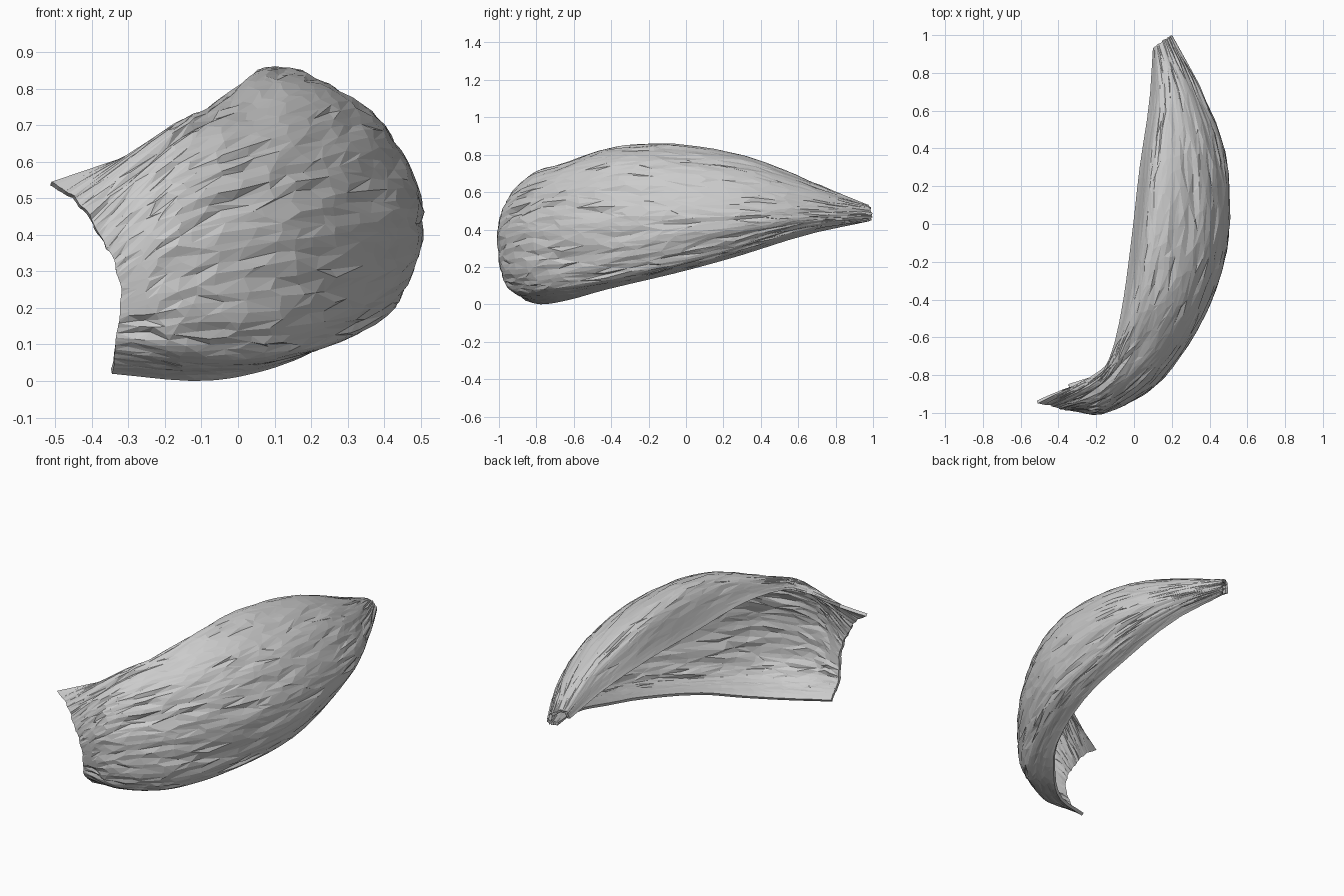
import bpy, bmesh, random
from mathutils import Vector, noise

if "Cube" in bpy.data.objects:
    bpy.data.objects.remove(bpy.data.objects["Cube"])

random.seed(4)

# Cross-sections from the broad torn end to the narrow tip.
# Each runs: inner top edge, ridge, shoulder, belly, lower side, bottom edge.
S = [
    [(-.51,-.95,.545), (-.44,-.965,.49), (-.375,-.985,.39), (-.325,-.985,.26), (-.335,-.95,.11), (-.345,-.86,.02)],
    [(-.20,-.79,.65), (-.18,-.82,.695), (-.17,-.95,.57), (-.15,-1.0,.36), (-.14,-.95,.10), (-.11,-.77,.0)],
    [(-.12,-.68,.675), (-.07,-.66,.75), (.06,-.77,.66), (.135,-.83,.42), (.12,-.81,.11), (.06,-.62,.025)],
    [(-.06,-.42,.68), (.04,-.40,.835), (.26,-.46,.73), (.365,-.50,.45), (.315,-.49,.15), (.21,-.41,.083)],
    [(-.01,-.05,.64), (.09,-.10,.86), (.365,-.10,.735), (.495,-.12,.46), (.44,-.11,.215), (.31,-.05,.168)],
    [(.03,.30,.61), (.12,.28,.80), (.36,.32,.70), (.49,.34,.48), (.43,.32,.32), (.31,.27,.255)],
    [(.08,.64,.55), (.15,.64,.67), (.29,.67,.61), (.37,.68,.49), (.34,.66,.415), (.26,.64,.37)],
    [(.10,.93,.485), (.12,.95,.53), (.17,.985,.525), (.20,1.0,.48), (.19,.99,.45), (.16,.96,.44)],
]
S = [[Vector(p) for p in row] for row in S]


def spline(pts, t):
    """Smooth curve through the points, t from 0 to 1."""
    n = len(pts) - 1
    f = min(max(t, 0), 1) * n
    i = min(int(f), n - 1)
    f -= i
    b, c = pts[i], pts[i + 1]
    a = pts[i - 1] if i > 0 else b * 2 - c
    d = pts[i + 2] if i + 2 <= n else c * 2 - b
    return (b * 2 + (c - a) * f + (a * 2 - b * 5 + c * 4 - d) * f * f
            + (b * 3 - a - c * 3 + d) * f ** 3) * .5


def surface(u, v):
    return spline([spline(row, v) for row in S], u)


# Curved husk sheet, with jittered points for irregular facets
NU, NV = 30, 56
bm = bmesh.new()
grid = []
for i in range(NU + 1):
    col = []
    for j in range(NV + 1):
        u, v = i / NU, j / NV
        if 0 < i < NU:
            u += random.uniform(-.45, .45) / NU
        else:  # ragged torn ends
            rag = .01 * abs(noise.noise((v * 9, 3, 1)))
            u += rag if i == 0 else -rag
        if 0 < j < NV:
            v += random.uniform(-.25, .25) / NV
        p = surface(u, v)
        e = .001
        n = (surface(min(u + e, 1), v) - surface(max(u - e, 0), v)).cross(
            surface(u, min(v + e, 1)) - surface(u, max(v - e, 0))).normalized()
        # Fibre grooves: noise stretched along the length, slightly slanted
        w = v + .12 * u
        g = noise.noise((u * 6, w * 22, 0)) * .5 + noise.noise((u * 11, w * 60, 7)) * .6
        fade = min(1, 4 * v, 6 * (1 - v)) * (1 - .5 * u) * min(1, .4 + 6 * u)
        side = 1 if n.dot(p - Vector((0, 0, .4))) > 0 else -1
        p += n * side * min(g, .08) * .034 * fade
        col.append(bm.verts.new(p))
    grid.append(col)
for i in range(NU):
    for j in range(NV):
        a, b, c, d = grid[i][j], grid[i + 1][j], grid[i + 1][j + 1], grid[i][j + 1]
        if random.random() < .5:
            bm.faces.new((a, b, c)); bm.faces.new((a, c, d))
        else:
            bm.faces.new((a, b, d)); bm.faces.new((b, c, d))

# Make the convex side face outwards
bm.normal_update()
if sum(f.normal.x * f.calc_area() for f in bm.faces) < 0:
    bmesh.ops.reverse_faces(bm, faces=bm.faces[:])

me = bpy.data.meshes.new("husk_shell")
bm.to_mesh(me)
bm.free()
husk = bpy.data.objects.new("husk_shell", me)
bpy.context.collection.objects.link(husk)

mat = bpy.data.materials.new("pale grey")
mat.diffuse_color = (.6, .6, .6, 1)
mat.use_nodes = True
mat.node_tree.nodes["Principled BSDF"].inputs["Base Color"].default_value = mat.diffuse_color
me.materials.append(mat)

# Thin wall growing inwards
wall = husk.modifiers.new("wall", "SOLIDIFY")
wall.thickness = .018
wall.offset = -1
